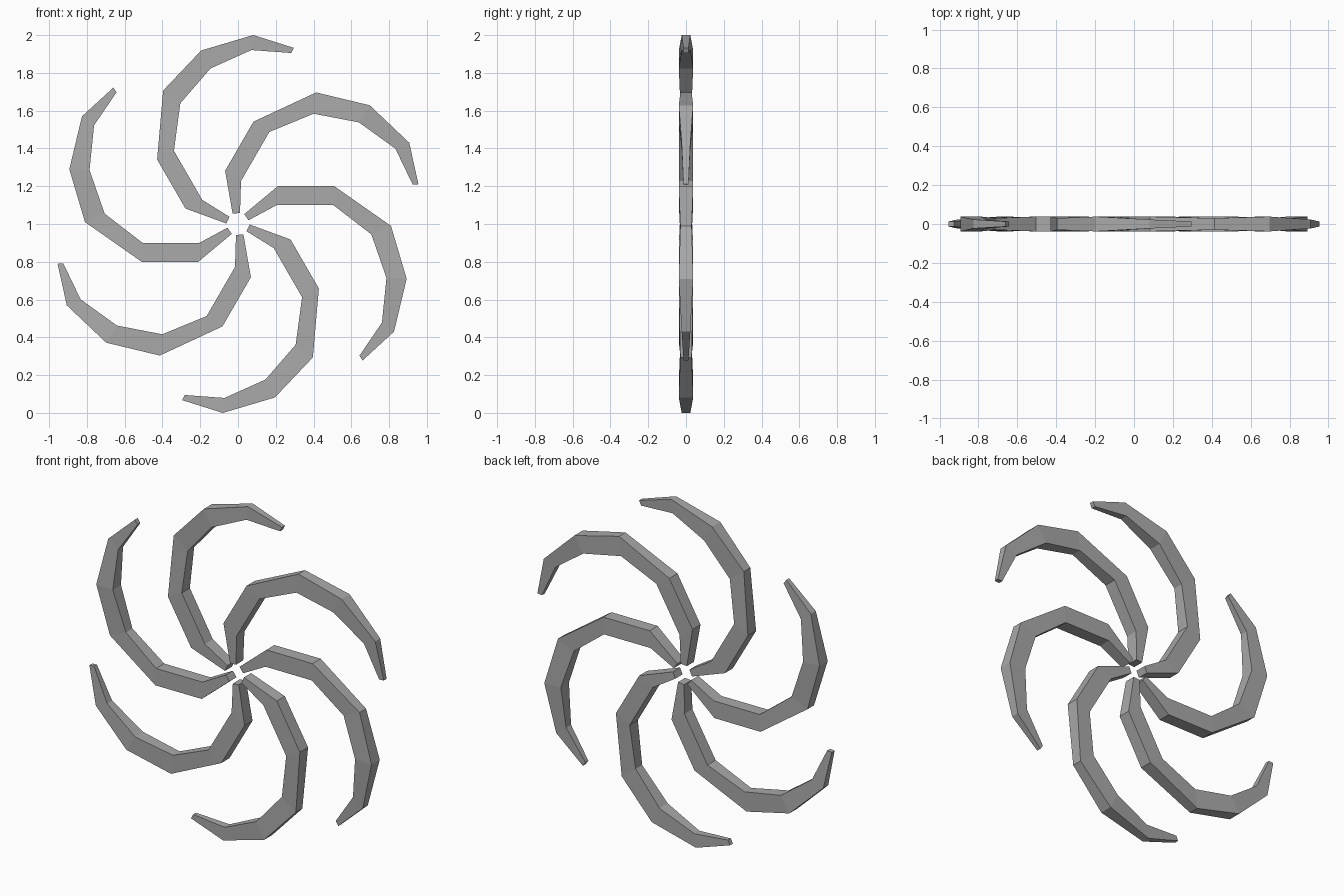
import bpy
import bmesh
from math import radians
from mathutils import Matrix

cube = bpy.data.objects.get("Cube")
if cube:
    bpy.data.objects.remove(cube, do_unlink=True)

# Single grey material
grey = bpy.data.materials.new("plain_grey")
grey.use_nodes = True
colour = (0.4, 0.4, 0.4, 1.0)
grey.diffuse_color = colour
grey.node_tree.nodes["Principled BSDF"].inputs["Base Color"].default_value = colour

# Blade stations from hub to tip: outer (x, z), inner (x, z), half thickness
STATIONS = [
    ((0.033, 0.052), (0.056, 0.02), 0.033),
    ((0.21, 0.20), (0.205, 0.10), 0.037),
    ((0.51, 0.20), (0.505, 0.10), 0.038),
    ((0.81, -0.01), (0.706, -0.055), 0.03),
    ((0.893, -0.29), (0.786, -0.286), 0.038),
    ((0.826, -0.57), (0.762, -0.522), 0.023),
    ((0.66, -0.722), (0.643, -0.697), 0.013),
]


def make_blade_mesh():
    """Loft a four-sided section along the curved blade."""
    bm = bmesh.new()
    rings = []
    for outer, inner, half in STATIONS:
        corners = [(outer, -half), (outer, half), (inner, half), (inner, -half)]
        rings.append([bm.verts.new((p[0], y, p[1])) for p, y in corners])
    for a, b in zip(rings, rings[1:]):
        for i in range(4):
            j = (i + 1) % 4
            bm.faces.new((a[i], a[j], b[j], b[i]))
    bm.faces.new(rings[0])
    bm.faces.new(rings[-1])
    bmesh.ops.recalc_face_normals(bm, faces=bm.faces[:])
    mesh = bpy.data.meshes.new("curved_blade")
    bm.to_mesh(mesh)
    bm.free()
    mesh.materials.append(grey)
    return mesh


# Six identical blades around the hub centre
blade_mesh = make_blade_mesh()
for k in range(6):
    blade = bpy.data.objects.new(f"curved_blade_{k + 1}", blade_mesh)
    bpy.context.collection.objects.link(blade)
    blade.matrix_world = (Matrix.Translation((0, 0, 1))
                          @ Matrix.Rotation(radians(60 * k), 4, 'Y'))
